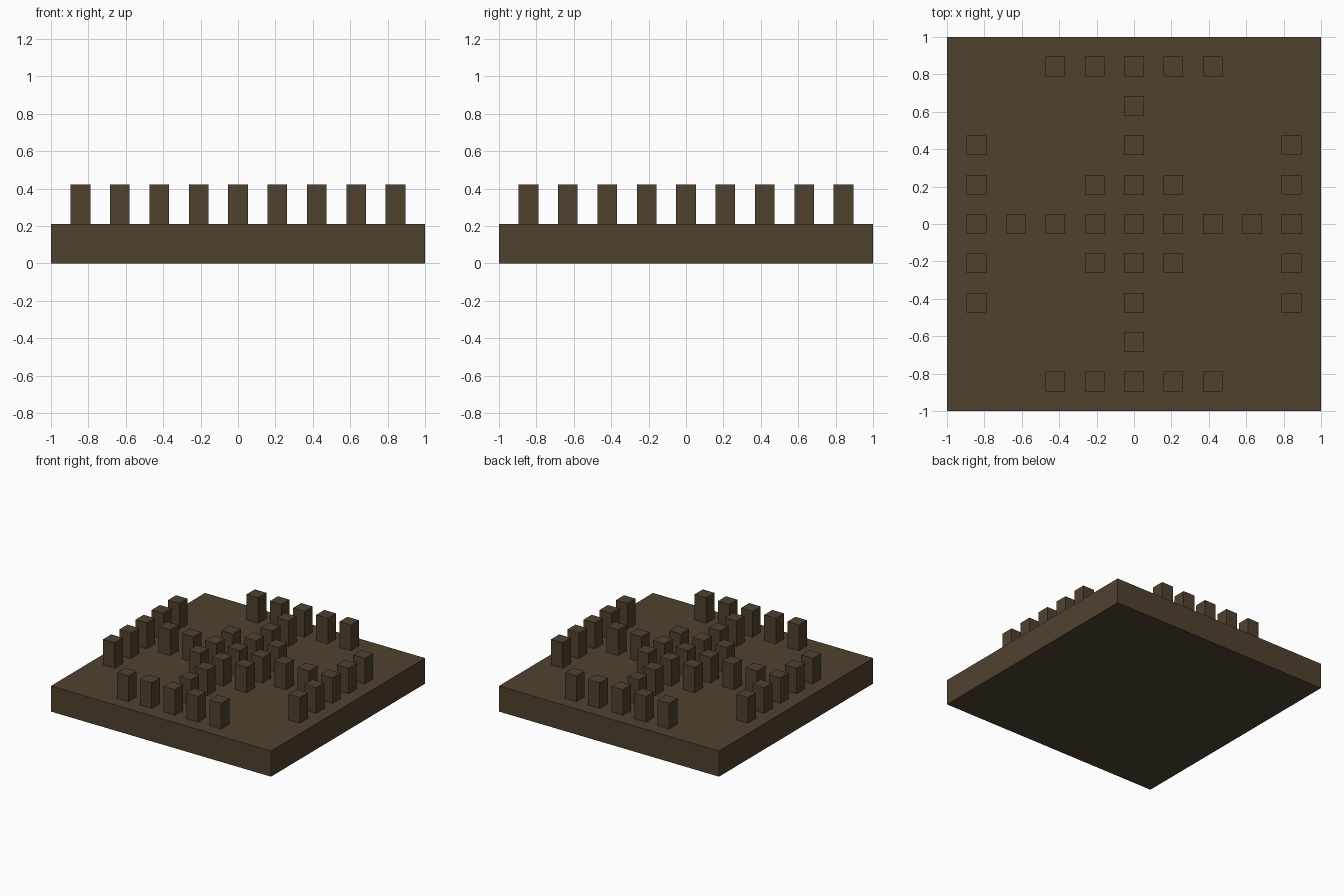
import bpy
import bmesh

cube = bpy.data.objects.get("Cube")
if cube:
    bpy.data.objects.remove(cube, do_unlink=True)

UNIT = 2 / 19  # the board is 19 peg widths across

wood = bpy.data.materials.new("dark brown wood")
colour = (0.08, 0.054, 0.028, 1)
wood.diffuse_color = colour
wood.use_nodes = True
wood.node_tree.nodes["Principled BSDF"].inputs["Base Color"].default_value = colour


def box_mesh(name, sx, sy, sz):
    """Box centred in x and y, with its base at z = 0."""
    bm = bmesh.new()
    bmesh.ops.create_cube(bm, size=1)
    bmesh.ops.translate(bm, verts=bm.verts, vec=(0, 0, 0.5))
    bmesh.ops.scale(bm, verts=bm.verts, vec=(sx, sy, sz))
    mesh = bpy.data.meshes.new(name)
    bm.to_mesh(mesh)
    bm.free()
    mesh.materials.append(wood)
    return mesh


def place(name, mesh, location):
    obj = bpy.data.objects.new(name, mesh)
    obj.location = location
    bpy.context.collection.objects.link(obj)


# Square board
place("board", box_mesh("board", 2, 2, 2 * UNIT), (0, 0, 0))

# Pegs: a cross, a 3x3 centre block and a row of five on each side
peg = box_mesh("peg", UNIT, UNIT, 2 * UNIT)
for i in range(-4, 5):
    for j in range(-4, 5):
        low, high = sorted((abs(i), abs(j)))
        on_cross = low == 0
        in_centre = high <= 1
        on_edge = high == 4 and low <= 2
        if on_cross or in_centre or on_edge:
            place("peg", peg, (2 * i * UNIT, 2 * j * UNIT, 2 * UNIT))
